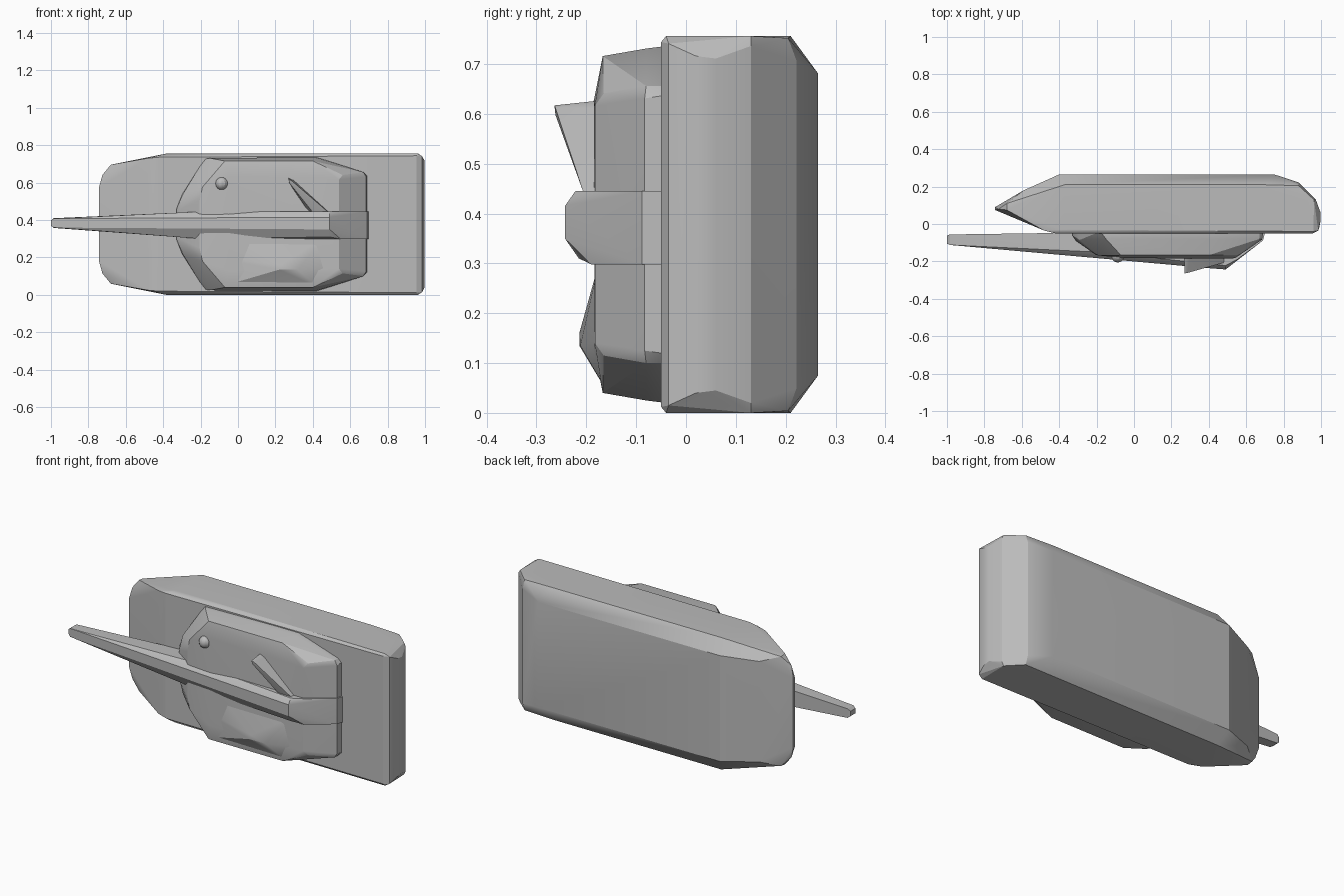
import bpy, bmesh
from mathutils import Vector, Matrix

MID = 0.378   # height of the symmetry plane of the body

grey = bpy.data.materials.new("plain grey")
grey.diffuse_color = (0.5, 0.5, 0.5, 1)


def finish(name, bm):
    bmesh.ops.recalc_face_normals(bm, faces=bm.faces[:])
    me = bpy.data.meshes.new(name)
    bm.to_mesh(me)
    bm.free()
    ob = bpy.data.objects.new(name, me)
    bpy.context.collection.objects.link(ob)
    me.materials.append(grey)
    bpy.ops.object.select_all(action='DESELECT')
    ob.select_set(True)
    bpy.context.view_layer.objects.active = ob
    bpy.ops.object.shade_smooth_by_angle(angle=0.4)
    wn = ob.modifiers.new("weighted", 'WEIGHTED_NORMAL')
    wn.keep_sharp = True
    return ob


def solid(name, pts, mirror=False):
    """Faceted convex block around the points, optionally mirrored in z."""
    if mirror:
        pts = pts + [(x, y, 2 * MID - z) for x, y, z in pts]
    bm = bmesh.new()
    for p in pts:
        bm.verts.new(p)
    res = bmesh.ops.convex_hull(bm, input=bm.verts[:])
    junk = {v for v in res["geom_interior"] + res["geom_unused"]
            if isinstance(v, bmesh.types.BMVert)}
    bmesh.ops.delete(bm, geom=list(junk), context='VERTS')
    bmesh.ops.dissolve_limit(bm, angle_limit=0.03, verts=bm.verts[:], edges=bm.edges[:])
    return finish(name, bm)


# Hull: wedge nose at -x, chamfered belly at +y, deck at -y
solid("hull", [
    (-0.743, 0.075, 0.18), (-0.743, 0.09, 0.18),
    (-0.725, 0.08, 0.115), (-0.68, 0.075, 0.06), (-0.68, 0.11, 0.065),
    (-0.59, 0.18, 0.09),
    (-0.42, -0.05, 0.02), (-0.48, -0.035, 0.025),
    (-0.38, -0.03, 0.0), (-0.37, 0.21, 0.0),
    (-0.40, 0.265, 0.075),
    (0.75, 0.265, 0.075), (0.70, 0.21, 0.0), (0.88, 0.205, 0.004),
    (0.88, 0.222, 0.05),
    (0.955, -0.05, 0.012), (0.96, -0.04, 0.0), (0.985, -0.035, 0.015),
    (0.99, -0.02, 0.03), (0.998, 0.02, 0.04), (0.998, 0.06, 0.045),
    (0.972, 0.13, 0.02), (0.962, 0.13, 0.0),
], mirror=True)

# Turret: low faceted block standing on the deck
solid("turret", [
    (-0.33, -0.04, 0.30), (-0.33, -0.06, 0.30), (-0.31, -0.09, 0.30),
    (-0.30, -0.04, 0.22), (-0.29, -0.085, 0.21),
    (-0.18, -0.04, 0.03), (-0.15, -0.08, 0.025),
    (-0.205, -0.165, 0.25), (-0.19, -0.168, 0.18), (-0.07, -0.167, 0.04),
    (-0.05, -0.182, 0.13),
    (0.42, -0.04, 0.02), (0.42, -0.08, 0.025), (0.40, -0.167, 0.04),
    (0.42, -0.185, 0.13), (0.54, -0.183, 0.14), (0.56, -0.165, 0.115),
    (0.67, -0.04, 0.10), (0.67, -0.08, 0.10), (0.69, -0.05, 0.12), (0.685, -0.083, 0.125),
], mirror=True)

# Raised bulge on the lower half of the turret
solid("turret_bulge", [
    (-0.07, -0.16, 0.05), (-0.12, -0.16, 0.20), (0.02, -0.175, 0.30), (0.45, -0.175, 0.30),
    (0.42, -0.16, 0.045), (0.56, -0.16, 0.15),
    (0.22, -0.214, 0.135), (0.23, -0.214, 0.16), (0.32, -0.212, 0.135),
])

# Gun: slender tapered barrel growing into the ridge over the turret
solid("gun", [
    (-1.0, -0.062, 0.37), (-1.0, -0.062, 0.398), (-1.0, -0.105, 0.37), (-1.0, -0.105, 0.398),
    (-0.985, -0.056, 0.358), (-0.985, -0.056, 0.41),
    (-0.985, -0.112, 0.36), (-0.985, -0.112, 0.408),
    (-0.2, -0.045, 0.30), (-0.2, -0.045, 0.445),
    (-0.2, -0.15, 0.30), (-0.2, -0.15, 0.445),
    (-0.2, -0.18, 0.34), (-0.2, -0.18, 0.415),
    (0.49, -0.19, 0.298), (0.49, -0.222, 0.445), (0.49, -0.215, 0.31),
    (0.49, -0.243, 0.35), (0.49, -0.243, 0.415), (0.40, -0.236, 0.35), (0.40, -0.236, 0.415),
    (0.55, -0.19, 0.298), (0.55, -0.19, 0.445),
    (0.69, -0.088, 0.298), (0.69, -0.088, 0.445),
    (0.70, -0.045, 0.298), (0.70, -0.045, 0.445),
])

# Slanted fin above the gun
solid("fin", [
    (0.27, -0.264, 0.617), (0.275, -0.262, 0.598), (0.285, -0.262, 0.612),
    (0.268, -0.17, 0.627), (0.275, -0.17, 0.595), (0.30, -0.17, 0.612),
    (0.38, -0.17, 0.44), (0.49, -0.17, 0.44),
    (0.40, -0.205, 0.442), (0.485, -0.205, 0.44),
])

# Small round knob on the turret
bm = bmesh.new()
bmesh.ops.create_uvsphere(bm, u_segments=12, v_segments=8, radius=0.034,
                          matrix=Matrix.Translation(Vector((-0.087, -0.172, 0.595))))
finish("knob", bm)
